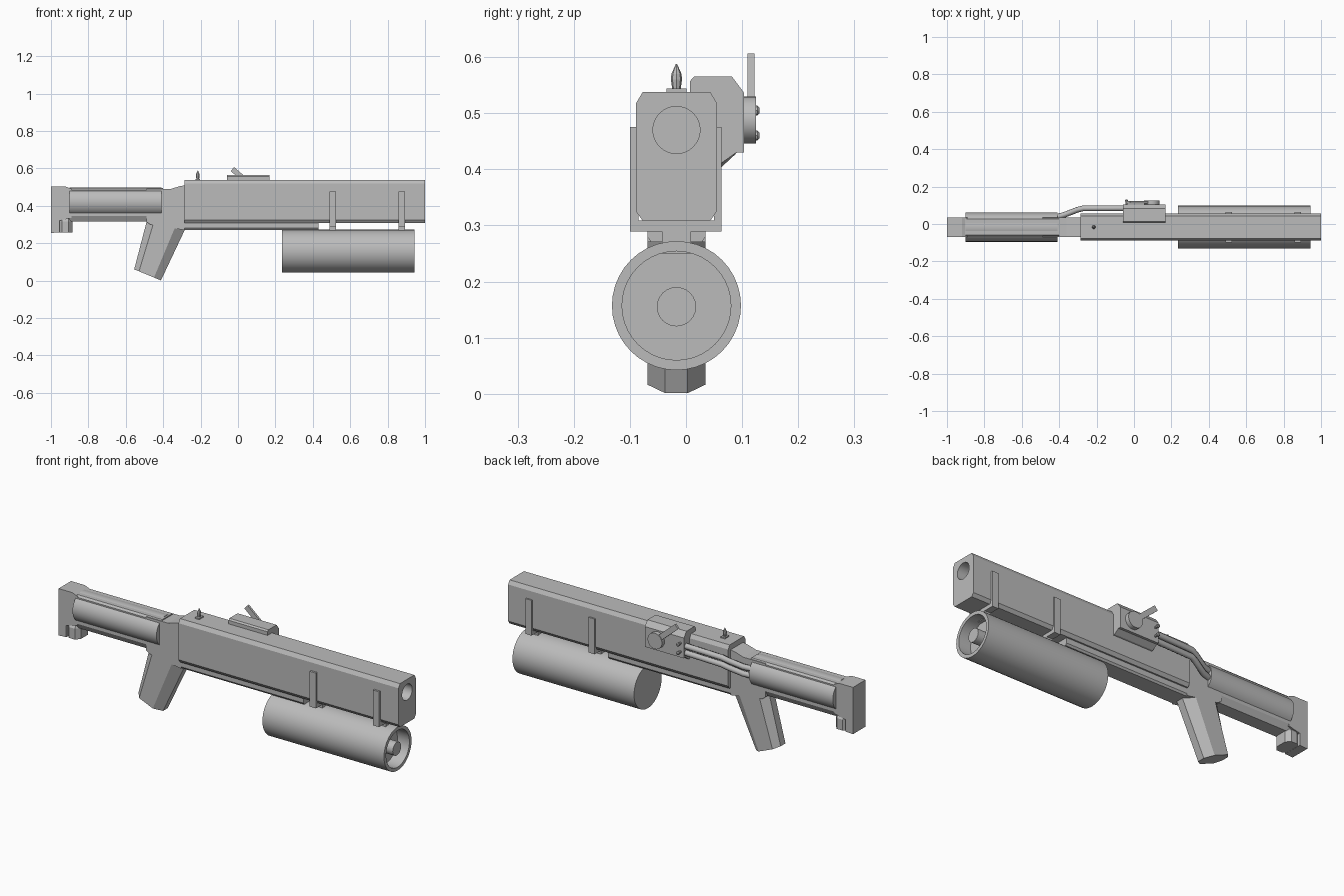
import bpy
import bmesh
import math
from mathutils import Vector

old = bpy.data.objects.get("Cube")
if old:
    bpy.data.objects.remove(old)

MID = -0.017   # centre plane of the model
HALF = 0.052   # half width of stock and grip

grey = bpy.data.materials.new("plain_grey")
grey.use_nodes = True
grey.diffuse_color = (0.5, 0.5, 0.5, 1)
grey.node_tree.nodes["Principled BSDF"].inputs["Base Color"].default_value = (0.5, 0.5, 0.5, 1)


def loft(name, rings, smooth=False):
    """Skin matching rings of points and cap both ends."""
    bm = bmesh.new()
    loops = [[bm.verts.new(p) for p in ring] for ring in rings]
    for a, b in zip(loops, loops[1:]):
        for i in range(len(a)):
            j = (i + 1) % len(a)
            bm.faces.new((a[i], a[j], b[j], b[i]))
    bm.faces.new(loops[0])
    bm.faces.new(loops[-1])
    bmesh.ops.recalc_face_normals(bm, faces=bm.faces)
    mesh = bpy.data.meshes.new(name)
    bm.to_mesh(mesh)
    bm.free()
    ob = bpy.data.objects.new(name, mesh)
    bpy.context.collection.objects.link(ob)
    mesh.materials.append(grey)
    if smooth:
        bpy.ops.object.select_all(action='DESELECT')
        ob.select_set(True)
        bpy.context.view_layer.objects.active = ob
        bpy.ops.object.shade_smooth_by_angle(angle=math.radians(35))
    return ob


def along_x(name, yz, x0, x1):
    return loft(name, [[(x, y, z) for y, z in yz] for x in (x0, x1)])


def along_y(name, xz, y0, y1):
    return loft(name, [[(x, y, z) for x, z in xz] for y in (y0, y1)])


def box(name, x0, x1, y0, y1, z0, z1):
    return along_x(name, [(y0, z0), (y1, z0), (y1, z1), (y0, z1)], x0, x1)


def lathe(name, centre, axis, profile, sides=32, smooth=True):
    """Revolve (distance, radius) pairs about an axis through centre."""
    quat = Vector(axis).to_track_quat('Z', 'Y')
    rings = []
    for d, r in profile:
        ring = []
        for i in range(sides):
            a = math.tau * i / sides
            ring.append(Vector(centre) + quat @ Vector((r * math.cos(a), r * math.sin(a), d)))
        rings.append(ring)
    return loft(name, rings, smooth)


X, Y, Z = (1, 0, 0), (0, 1, 0), (0, 0, 1)


def mirrored(half):
    """Close a half outline (offset, z) about the centre plane."""
    return [(MID + w, z) for w, z in half] + [(MID - w, z) for w, z in reversed(half)]


# Main body with a bored muzzle
body = along_x("main_body", mirrored([(0.06, 0.308), (0.072, 0.325), (0.072, 0.518), (0.06, 0.538)]),
               -0.285, 1.0)
bore = lathe("bore_cutter", (0.75, MID, 0.47), X, [(0, 0.042), (0.4, 0.042)])
bore.hide_render = True
bore.hide_set(True)
cut = body.modifiers.new("bore", 'BOOLEAN')
cut.object = bore
cut.solver = 'EXACT'

# Rail under the body
along_x("lower_rail", mirrored([(0.045, 0.27), (HALF, 0.28), (HALF, 0.32)]), -0.286, 0.43)

# Receiver and grip
along_y("receiver", [(-0.49, 0.315), (-0.47, 0.3), (-0.285, 0.27), (-0.28, 0.51),
                     (-0.31, 0.505), (-0.36, 0.49), (-0.49, 0.49)], MID - HALF, MID + HALF)


def grip_ring(back, front):
    back, front = Vector(back), Vector(front)
    half = [(0, 0.02), (0.18, HALF), (0.74, HALF), (1, 0.02)]
    loop = half + [(t, -w) for t, w in reversed(half)]
    pts = [(back.lerp(front, t), w) for t, w in loop]
    return [(p.x, MID + w, p.y) for p, w in pts]


loft("grip", [grip_ring((-0.555, 0.06), (-0.412, 0.001)),
              grip_ring((-0.49, 0.31), (-0.285, 0.27)),
              grip_ring((-0.47, 0.34), (-0.285, 0.32))])

# Stock, butt and side tank
along_x("stock", mirrored([(0.035, 0.315), (HALF, 0.345), (HALF, 0.485), (0.043, 0.495)]), -0.92, -0.4)
along_y("butt", [(-1, 0.255), (-0.955, 0.257), (-0.955, 0.32), (-0.89, 0.335), (-0.89, 0.49),
                 (-0.92, 0.502), (-1, 0.502)], MID - HALF, MID + HALF)
toe = mirrored([(0.03, -0.96), (HALF, -0.94), (HALF, -0.905), (0.03, -0.885)])
loft("butt_toe", [[(x, y, z) for y, x in toe] for z in (0.258, 0.315)]
     + [[(x, MID + (y - MID) * 0.7, 0.34) for y, x in toe]])
lathe("side_tank", (-0.9, MID, 0.42), X, [(0, 0.078), (0.49, 0.078)])

# Under-barrel canister with a recessed front and a central rod
lathe("canister", (0.235, MID, 0.157), X,
      [(0, 0.115), (0.71, 0.115), (0.71, 0.097), (0.64, 0.097)], sides=40)
lathe("canister_rod", (0.86, MID, 0.155), X, [(0, 0.035), (0.08, 0.035)], sides=24)

# Two brackets carrying the canister
for label, x in (("rear", 0.507), ("front", 0.876)):
    a, b = x - 0.018, x + 0.018
    box(label + "_bracket_plate", a, b, -0.1, 0.063, 0.289, 0.309)
    box(label + "_bracket_post", a, b, MID - 0.026, MID + 0.026, 0.25, 0.295)
    box(label + "_right_strap", a, b, -0.1, -0.085, 0.289, 0.475)
    box(label + "_left_strap", a, b, 0.05, 0.063, 0.289, 0.475)

# Control box on the left side
along_x("control_box", [(0.05, 0.408), (0.063, 0.411), (0.09, 0.43), (0.103, 0.43), (0.103, 0.537),
                        (0.082, 0.565), (0.014, 0.565), (0.007, 0.557), (0.007, 0.5), (0.05, 0.5)],
        -0.06, 0.168)
lathe("dial", (0.095, 0.1, 0.488), Y, [(0, 0.042), (0.025, 0.042)], sides=24)
tip, hub = Vector((-0.03, 0.596)), Vector((0.095, 0.488))
side = (hub - tip).normalized().orthogonal() * 0.014
along_y("lever", [tip + side, hub + side, hub - side, tip - side], 0.11, 0.122)
for i, z in enumerate((0.505, 0.46)):
    lathe("bolt_%d" % i, (-0.04, 0.1, z), Y,
          [(0, 0.006), (0.02, 0.006), (0.02, 0.009), (0.027, 0.009), (0.031, 0.005)], sides=8)

# Hoses from the control box to the tank
for i, z in enumerate((0.488, 0.452)):
    curve = bpy.data.curves.new("hose_%d" % i, 'CURVE')
    curve.dimensions = '3D'
    curve.bevel_depth = 0.015
    curve.bevel_resolution = 2
    curve.use_fill_caps = True
    path = [(-0.04, 0.084, z), (-0.27, 0.084, z - 0.005), (-0.3, 0.077, z - 0.015),
            (-0.37, 0.05, z - 0.04), (-0.42, 0.035, z - 0.045)]
    spline = curve.splines.new('POLY')
    spline.points.add(len(path) - 1)
    for point, co in zip(spline.points, path):
        point.co = (*co, 1)
    curve.materials.append(grey)
    bpy.context.collection.objects.link(bpy.data.objects.new("hose_%d" % i, curve))

# Sight on top of the body
box("sight_base", -0.228, -0.202, MID - 0.018, MID + 0.018, 0.53, 0.544)
lathe("sight_post", (-0.215, MID, 0.54), Z,
      [(0, 0.007), (0.02, 0.01), (0.03, 0.009), (0.048, 0.001)], sides=8, smooth=False)
